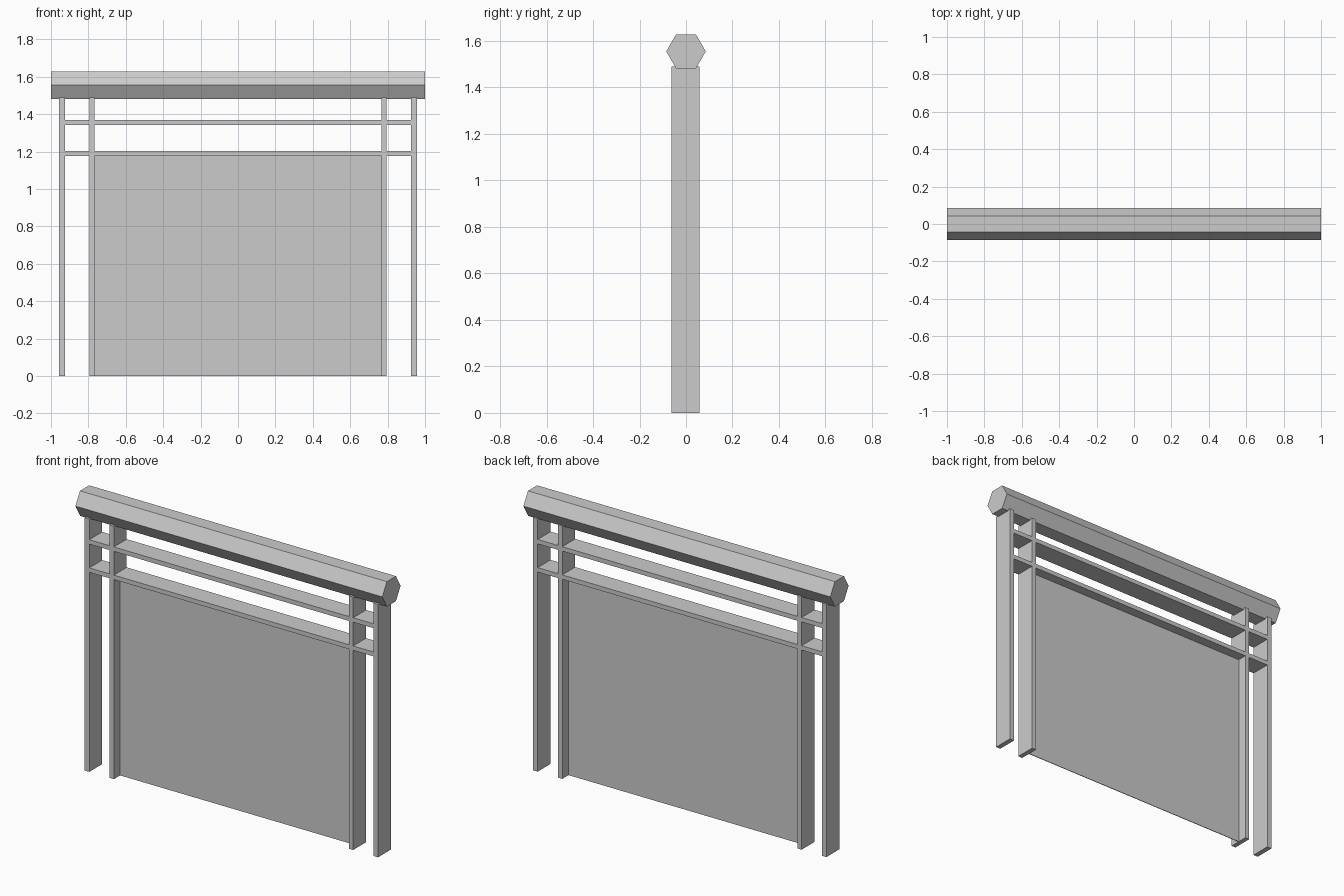
import bpy
from math import cos, sin, pi

if "Cube" in bpy.data.objects:
    bpy.data.objects.remove(bpy.data.objects["Cube"])

Y0, Y1 = -0.062, 0.058  # shared depth of the frame


def mesh_object(name, verts, faces):
    mesh = bpy.data.meshes.new(name)
    mesh.from_pydata(verts, [], faces)
    obj = bpy.data.objects.new(name, mesh)
    bpy.context.collection.objects.link(obj)
    return obj


def prism(name, profile, x0, x1):
    """Extrude a counter-clockwise (y, z) profile along x."""
    n = len(profile)
    verts = [(x, y, z) for x in (x0, x1) for y, z in profile]
    faces = [tuple(reversed(range(n))), tuple(range(n, 2 * n))]
    faces += [(i, (i + 1) % n, n + (i + 1) % n, n + i) for i in range(n)]
    return mesh_object(name, verts, faces)


def box(name, x0, x1, y0, y1, z0, z1):
    return prism(name, [(y0, z0), (y1, z0), (y1, z1), (y0, z1)], x0, x1)


# Hexagonal top beam
R = 0.085
hexagon = [(R * cos(i * pi / 3), 1.555 + R * sin(i * pi / 3)) for i in range(6)]
prism("top_beam", hexagon, -1.0, 1.0)

# Outer and inner posts, mirrored left and right
for name, a, b in (("outer_post", 0.926, 0.956), ("inner_post", 0.766, 0.794)):
    box(name + "_right", a, b, Y0, Y1, 0.0, 1.49)
    box(name + "_left", -b, -a, Y0, Y1, 0.0, 1.49)

# Cross rails between the outer posts
for name, z0, z1 in (("lower_rail", 1.176, 1.202), ("upper_rail", 1.342, 1.368)):
    box(name, -0.926, 0.926, Y0, Y1, z0, z1)

# Thin panel filling the space between the inner posts
box("panel", -0.77, 0.77, -0.004, 0.0, 0.0, 1.18)
